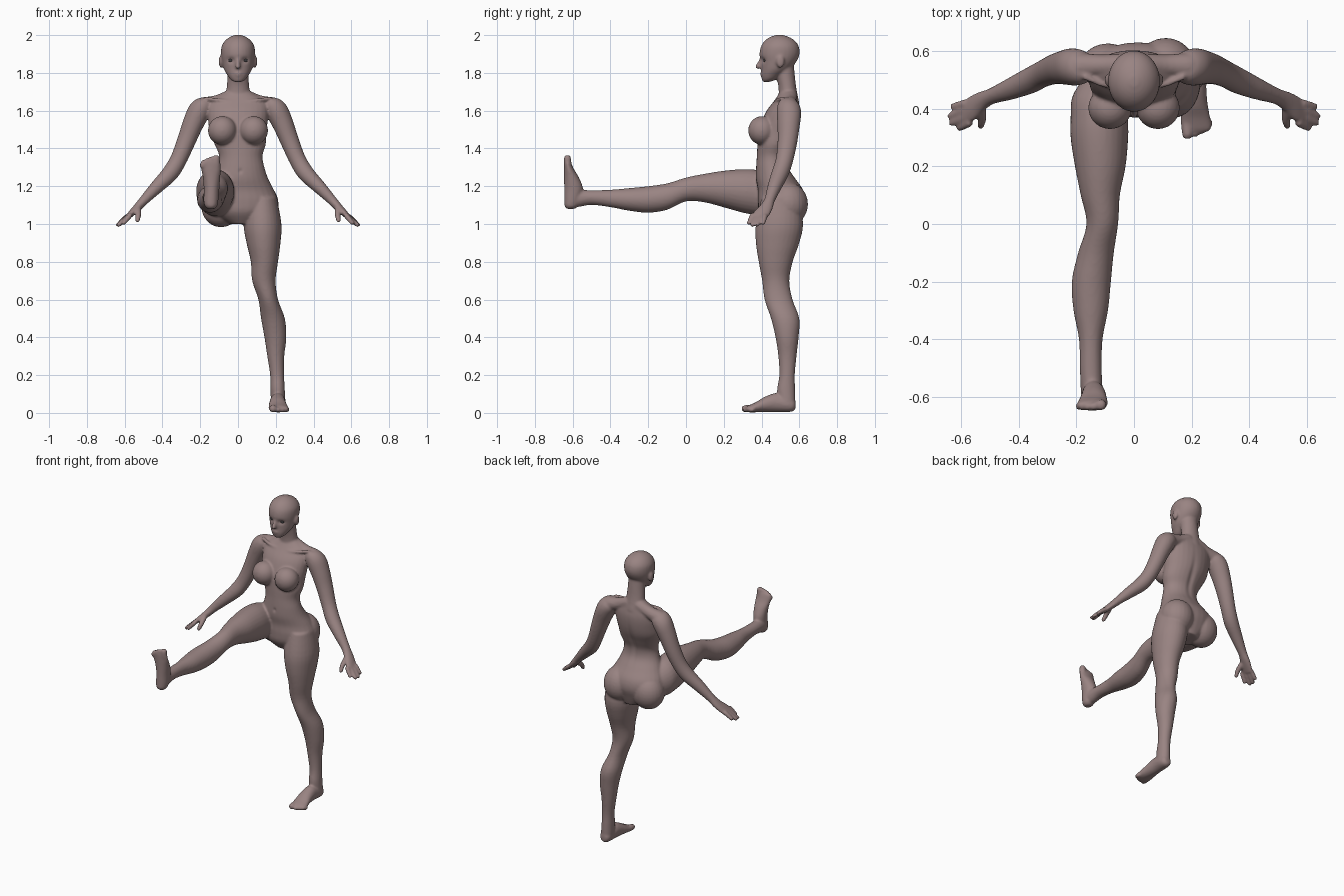
import bpy, bmesh, math
from mathutils import Vector, Matrix

X, Y, Z = Vector((1, 0, 0)), Vector((0, 1, 0)), Vector((0, 0, 1))
bm = bmesh.new()


def material(name, rgb):
    m = bpy.data.materials.new(name)
    m.diffuse_color = (*rgb, 1)
    return m


def spline(rows, steps=4):
    """Catmull-Rom through rows of numbers."""
    out = []
    for i in range(len(rows) - 1):
        a, b, c, d = (rows[max(0, min(len(rows) - 1, i + k))] for k in (-1, 0, 1, 2))
        for s in range(steps):
            t = s / steps
            out.append([0.5 * (2 * q + (r - p) * t + (2 * p - 5 * q + 4 * r - w) * t * t
                        + (3 * q - p - 3 * r + w) * t ** 3) for p, q, r, w in zip(a, b, c, d)])
    return out + [list(rows[-1])]


def loft(rows, u, v, n=28, m=None):
    """Closed tube through (x, y, z, radius_u, radius_v) sections."""
    rings = []
    for x, y, z, ru, rv in spline(rows):
        ru, rv = max(ru, .003), max(rv, .003)
        ring = []
        for k in range(n):
            a = 2 * math.pi * k / n
            p = Vector((x, y, z)) + u * ru * math.cos(a) + v * rv * math.sin(a)
            ring.append(bm.verts.new(m @ p if m else p))
        rings.append(ring)
    faces = [bm.faces.new(rings[0][::-1]), bm.faces.new(rings[-1])]
    for a, b in zip(rings, rings[1:]):
        for k in range(n):
            faces.append(bm.faces.new((a[k], a[(k + 1) % n], b[(k + 1) % n], b[k])))
    bmesh.ops.recalc_face_normals(bm, faces=faces)


def limb(pts, m=None):
    """Round-ended tube through (x, y, z, radius) points."""
    a, b = Vector(pts[0][:3]), Vector(pts[-1][:3])
    d = (b - a).normalized()
    u = d.orthogonal().normalized()
    rows = [(*p[:3], p[3], p[3]) for p in pts]
    r0, r1 = pts[0][3], pts[-1][3]
    rows.insert(0, (*(a - d * r0 * .75), r0 * .6, r0 * .6))
    rows.append((*(b + d * r1 * .75), r1 * .6, r1 * .6))
    loft(rows, u, d.cross(u), 14, m)


def ball(c, r, target=None):
    bmesh.ops.create_uvsphere(target or bm, u_segments=24, v_segments=16, radius=1,
                              matrix=Matrix.Translation(c) @ Matrix.Diagonal((*r, 1)))


def foot(m):
    """Local frame: x towards the little toe, -y forward, z up, heel at the origin."""
    loft([(0, .045, .04, .018, .02), (0, .03, .043, .033, .036), (0, 0, .047, .039, .042),
          (-.003, -.06, .055, .041, .05), (-.003, -.12, .044, .046, .04),
          (0, -.165, .03, .052, .027), (.003, -.205, .021, .052, .018), (.003, -.215, .02, .04, .012)], X, Z, m=m)
    for x, tip, r in ((-.028, -.225, .019), (-.002, -.222, .0135), (.018, -.214, .013),
                      (.035, -.204, .0125), (.048, -.19, .012)):
        limb([(x, -.18, r + .006, r), (x, tip, r + .003, r)], m)


# torso
loft([(.02, .51, 1.0, .07, .08), (.015, .5, 1.06, .165, .112), (.015, .505, 1.12, .195, .125),
      (.01, .5, 1.18, .18, .12), (.01, .475, 1.24, .15, .105), (.015, .457, 1.30, .125, .086),
      (.015, .457, 1.36, .115, .082), (.012, .47, 1.42, .135, .092), (0, .485, 1.48, .15, .102),
      (0, .5, 1.54, .157, .1), (0, .515, 1.6, .16, .088), (0, .53, 1.65, .148, .065),
      (0, .54, 1.69, .085, .048), (0, .54, 1.715, .05, .04)], X, Y)
# neck and head
loft([(0, .545, 1.64, .068, .055), (0, .537, 1.72, .06, .047), (0, .528, 1.78, .056, .049),
      (0, .52, 1.85, .055, .05)], X, Y)
loft([(0, .425, 1.752, .02, .018), (0, .44, 1.765, .04, .038), (0, .455, 1.79, .058, .058),
      (0, .475, 1.82, .075, .077), (0, .49, 1.86, .085, .095), (0, .495, 1.9, .09, .106),
      (0, .497, 1.94, .087, .1), (0, .497, 1.97, .069, .08), (0, .495, 1.99, .043, .05),
      (0, .495, 2.001, .014, .016)], X, Y)
limb([(0, .402, 1.88, .009), (0, .388, 1.85, .011), (0, .38, 1.832, .014)])
ball((0, .402, 1.797), (.022, .01, .006))
ball((0, .404, 1.786), (.019, .01, .006))
# paired upper body parts: ears, breasts, shoulders, arms, hands
au = Vector((.82, 0, .57)).normalized()
av = Vector((.45, -.17, -.65)).normalized().cross(au).normalized()
for s in (1, -1):
    m = Matrix.Diagonal((s, 1, 1, 1))
    ball((s * .09, .5, 1.86), (.012, .022, .034))
    ball((s * .083, .403, 1.495), (.076, .074, .076))
    limb([(.03, .55, 1.675, .04), (.11, .55, 1.645, .038), (.19, .548, 1.625, .045)], m)
    limb([(.02, .472, 1.645, .008), (.1, .482, 1.655, .009), (.17, .51, 1.665, .01)], m)
    loft([(.16, .548, 1.65, .03, .035), (.18, .547, 1.63, .052, .058), (.21, .545, 1.59, .06, .066),
          (.243, .542, 1.52, .056, .06), (.278, .536, 1.43, .05, .052), (.318, .52, 1.335, .045, .046),
          (.362, .497, 1.265, .044, .045), (.43, .468, 1.195, .036, .037), (.495, .443, 1.128, .026, .028),
          (.53, .425, 1.09, .022, .035), (.56, .403, 1.06, .018, .043), (.583, .387, 1.037, .014, .044)],
         au, av, m=m)
    for a, b in (((.572, .35, 1.045), (.605, .333, 1.005)), ((.583, .372, 1.037), (.632, .35, .995)),
                 ((.59, .395, 1.034), (.637, .376, .995)), ((.588, .418, 1.04), (.628, .408, 1.005))):
        limb([(*a, .014), (*b, .0115)], m)
    limb([(.53, .4, 1.08, .017), (.528, .36, 1.045, .015), (.532, .34, 1.018, .012)], m)
# buttocks
ball((.11, .54, 1.105), (.105, .106, .115))
ball((-.09, .53, 1.095), (.105, .097, .112))
# standing leg
loft([(.125, .5, 1.14, .08, .1), (.13, .495, 1.0, .1, .125), (.135, .485, .9, .09, .115),
      (.14, .475, .8, .072, .09), (.137, .475, .7, .062, .072), (.16, .49, .6, .052, .074),
      (.185, .525, .5, .063, .075), (.198, .535, .4, .058, .061), (.2, .537, .3, .045, .048),
      (.207, .535, .2, .037, .041), (.21, .53, .12, .038, .048), (.213, .535, .05, .038, .043),
      (.213, .535, .02, .028, .03)], X, Y)
foot(Matrix.Translation((.213, .535, 0)))
# raised leg
loft([(-.1, .5, 1.14, .08, .09), (-.115, .44, 1.155, .1, .115), (-.12, .37, 1.167, .1, .12),
      (-.12, .3, 1.175, .1, .115), (-.117, .2, 1.185, .088, .097), (-.117, .1, 1.19, .068, .076),
      (-.11, 0, 1.183, .055, .063), (-.132, -.1, 1.145, .062, .07), (-.148, -.2, 1.13, .068, .07),
      (-.15, -.3, 1.13, .06, .06), (-.15, -.4, 1.135, .041, .046), (-.15, -.5, 1.14, .038, .039),
      (-.147, -.57, 1.135, .038, .045), (-.145, -.615, 1.13, .036, .042), (-.145, -.63, 1.13, .025, .03)], X, Z)
foot(Matrix(((-1, 0, 0, -.143), (0, 0, 1, -.65), (0, -1, 0, 1.125), (0, 0, 0, 1))))

# fuse all parts into one smooth skin
mesh = bpy.data.meshes.new("parts")
bm.to_mesh(mesh)
bm.free()
body = bpy.data.objects.new("body", mesh)
bpy.context.collection.objects.link(body)
r = body.modifiers.new("fuse", 'REMESH')
r.mode, r.voxel_size = 'VOXEL', .0066
sm = body.modifiers.new("soften", 'SMOOTH')
sm.factor, sm.iterations = .5, 6
skin_mesh = bpy.data.meshes.new_from_object(body.evaluated_get(bpy.context.evaluated_depsgraph_get()))
body.modifiers.clear()
body.data = skin_mesh
bm = bmesh.new()
bm.from_mesh(skin_mesh)

# soft dents: eye sockets, spine groove, navel
dents = [((.037, .405, 1.867), (.02, .03, .014), .011), ((-.037, .405, 1.867), (.02, .03, .014), .011),
         ((.01, .56, 1.42), (.018, .07, .12), -.009), ((.013, .372, 1.28), (.008, .03, .012), .007)]
for v in bm.verts:
    for c, rad, push in dents:
        d = sum(((p - q) / w) ** 2 for p, q, w in zip(v.co, c, rad))
        if d < 6:
            v.co.y += push * math.exp(-d)


def mix(a, b, y, lo, hi):
    t = max(0, min(1, (y - lo) / (hi - lo)))
    return a + (b - a) * t * t * (3 - 2 * t)


def top_field(p):
    """Negative inside the cropped top: straps and V neck in front, band behind."""
    ax = abs(p.x)
    upper = mix(min(1.66, 1.525 + 1.25 * ax), 1.555 + .4 * ax, p.y, .5, .56)
    return max(1.41 - p.z, p.z - upper, ax - (.172 - .33 * max(0, p.z - 1.52)))


def briefs_field(p):
    """Negative inside the briefs."""
    upper = mix(1.14 + .45 * abs(p.x - .02), 1.235, p.y, .4, .5)
    if p.x > 0:
        leg = min(1 + p.x, 1.18 - 1.2 * (p.y - .47)) - p.z
    else:
        leg = .42 - .6 * p.x - p.y
    return max(p.z - upper, leg, abs(p.x - .01) - .27, .97 - p.z)


def paint(field, index):
    """Cut the skin cleanly along field = 0 and colour the inside."""
    val = {v: field(v.co) for v in bm.verts}
    new = set()
    for e in list(bm.edges):
        a, b = e.verts
        if val[a] * val[b] < 0:
            new.add(bmesh.utils.edge_split(e, a, val[a] / (val[a] - val[b]))[1])
    for f in list(bm.faces):
        cut = [v for v in f.verts if v in new]
        if len(cut) == 2:
            bmesh.utils.face_split(f, cut[0], cut[1])
    for f in bm.faces:
        if field(f.calc_center_median()) < 0:
            f.material_index = index


for f in bm.faces:
    f.smooth, f.material_index = True, 0
paint(top_field, 1)
paint(briefs_field, 1)
bm.to_mesh(skin_mesh)
bm.free()
skin_mesh.materials.clear()
skin_mesh.materials.append(material("skin", (.32, .23, .225)))
skin_mesh.materials.append(material("dark cloth", (.115, .102, .098)))

# eyes
eye_mat = material("eye dark", (.05, .05, .055))
for name, s in (("left_eye", 1), ("right_eye", -1)):
    eb = bmesh.new()
    ball((s * .037, .421, 1.866), (.015, .012, .009), eb)
    for f in eb.faces:
        f.smooth = True
    me = bpy.data.meshes.new(name)
    eb.to_mesh(me)
    eb.free()
    me.materials.append(eye_mat)
    bpy.context.collection.objects.link(bpy.data.objects.new(name, me))
